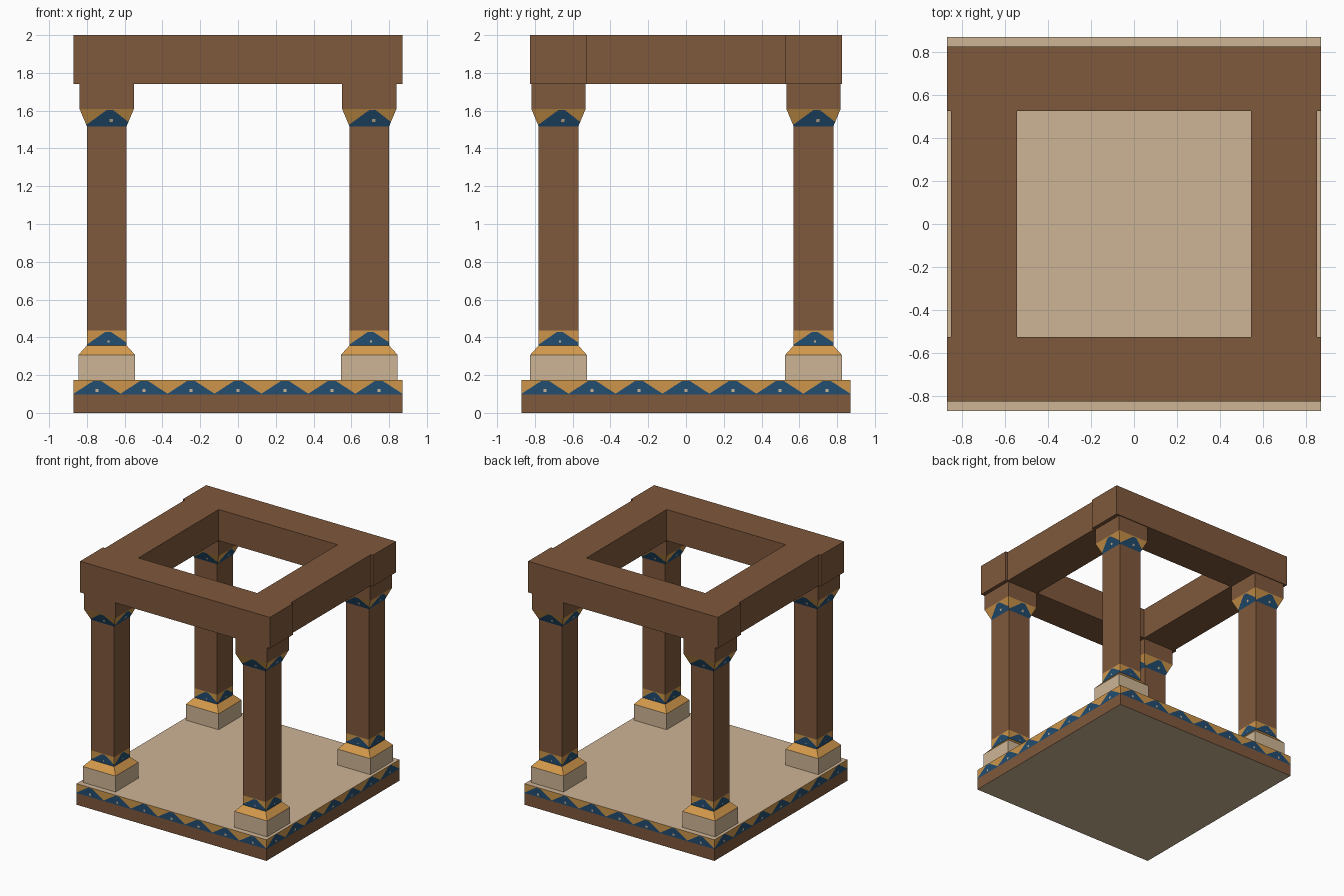
import bpy
from mathutils import Matrix, Vector

if "Cube" in bpy.data.objects:
    bpy.data.objects.remove(bpy.data.objects["Cube"])


def srgb(r, g, b):
    f = lambda c: c / 12.92 if c <= 0.04045 else ((c + 0.055) / 1.055) ** 2.4
    return tuple(f(c / 255) for c in (r, g, b)) + (1.0,)


def material(name, rgb):
    m = bpy.data.materials.new(name)
    m.diffuse_color = srgb(*rgb)
    m.use_nodes = True
    m.node_tree.nodes["Principled BSDF"].inputs["Base Color"].default_value = m.diffuse_color
    return m


WOOD = material("brown_wood", (127, 88, 60))
STONE = material("tan_stone", (206, 181, 149))
OCHRE = material("ochre_paint", (205, 149, 74))
GOLD = material("gold_trim", (212, 154, 76))
BLUE = material("blue_paint", (34, 77, 112))


def make(name, verts, faces, mats, idx=None):
    me = bpy.data.meshes.new(name)
    me.from_pydata(verts, [], faces)
    for m in mats:
        me.materials.append(m)
    if idx:
        me.polygons.foreach_set("material_index", idx)
    me.update()
    ob = bpy.data.objects.new(name, me)
    bpy.context.collection.objects.link(ob)
    return ob


def block(name, c, h0, h1, z0, z1, mats, idx=None):
    """Box or tapered block; h0 and h1 are the bottom and top half sizes."""
    corners = [(-1, -1), (1, -1), (1, 1), (-1, 1)]
    verts = [(c[0] + sx * h[0], c[1] + sy * h[1], z)
             for h, z in ((h0, z0), (h1, z1)) for sx, sy in corners]
    faces = [(3, 2, 1, 0), (4, 5, 6, 7)]
    faces += [(i, (i + 1) % 4, (i + 1) % 4 + 4, i + 4) for i in range(4)]
    return make(name, verts, faces, mats, idx)


def painted_band(name, c, h0, h1, z0, z1, zigzag, dots, dot_size):
    """Four square walls split along a zigzag line: blue below, ochre above."""
    verts, faces, idx = [], [], []
    for k in range(4):
        rot = Matrix.Rotation(k * 1.5707963, 4, 'Z')

        def point(u, v, off=0.0):
            h = h0 + (h1 - h0) * v
            p = rot @ Vector(((2 * u - 1) * h, -h - off, z0 + (z1 - z0) * v))
            return (p.x + c[0], p.y + c[1], p.z)

        def quad(pts, m):
            n = len(verts)
            verts.extend(pts)
            faces.append((n, n + 1, n + 2, n + 3))
            idx.append(m)

        for (a, va), (b, vb) in zip(zigzag, zigzag[1:]):
            quad([point(a, 0), point(b, 0), point(b, vb), point(a, va)], 0)
            quad([point(a, va), point(b, vb), point(b, 1), point(a, 1)], 1)
        # small pale dot in each triangle
        du, dv = dot_size / (4 * h0), dot_size / (2 * (z1 - z0))
        for u, v in dots:
            quad([point(u + su * du, v + sv * dv, 0.002)
                  for su, sv in ((-1, -1), (1, -1), (1, 1), (-1, 1))], 2)
    return make(name, verts, faces, [BLUE, OCHRE, STONE], idx)


# Floor slab: wooden edge, stone underside, painted border and stone floor
block("base_slab", (0, 0), (0.87, 0.87), (0.87, 0.87), 0, 0.097,
      [WOOD, STONE], [1, 0, 0, 0, 0, 0])
N = 7
zig = [(0, 0.06)]
for i in range(N):
    zig += [((i + 0.42) / N, 0.93), ((i + 0.58) / N, 0.93), ((i + 1) / N, 0.06)]
painted_band("base_border", (0, 0), 0.87, 0.87, 0.097, 0.175, zig,
             [((i + 0.5) / N, 0.27) for i in range(N)], 0.016)
make("floor", [(-0.87, -0.87, 0.175), (0.87, -0.87, 0.175),
               (0.87, 0.87, 0.175), (-0.87, 0.87, 0.175)], [(0, 1, 2, 3)], [STONE])

# Four columns
foot_zig = [(0, 0.06), (0.47, 0.93), (0.6, 0.93), (1, 0.2)]
cap_zig = [(0, 0.08), (0.5, 0.93), (0.62, 0.93), (1, 0.25)]
for sx, nx in ((-1, "left"), (1, "right")):
    for sy, ny in ((-1, "front"), (1, "back")):
        c = (sx * 0.695, sy * 0.675)
        tag = f"{ny}_{nx}_column_"
        sq = lambda h: (h, h)
        block(tag + "plinth", c, sq(0.15), sq(0.15), 0.175, 0.307, [STONE])
        block(tag + "collar", c, sq(0.15), sq(0.105), 0.307, 0.357, [GOLD])
        painted_band(tag + "foot_band", c, 0.105, 0.105, 0.357, 0.435,
                     foot_zig, [(0.54, 0.28)], 0.01)
        block(tag + "shaft", c, sq(0.105), sq(0.105), 0.435, 1.517, [WOOD])
        painted_band(tag + "capital", c, 0.105, 0.144, 1.517, 1.61,
                     cap_zig, [(0.6, 0.33)], 0.016)
        block(tag + "top_block", c, sq(0.144), sq(0.144), 1.61, 1.742, [WOOD])

# Roof beams: long front and back beams, shorter side beams between them
for s, front, side in ((-1, "front_beam", "left_beam"), (1, "back_beam", "right_beam")):
    block(front, (0, s * 0.675), (0.87, 0.15), (0.87, 0.15), 1.742, 2.0, [WOOD])
    block(side, (s * 0.6975, 0), (0.1525, 0.525), (0.1525, 0.525), 1.742, 2.0, [WOOD])
